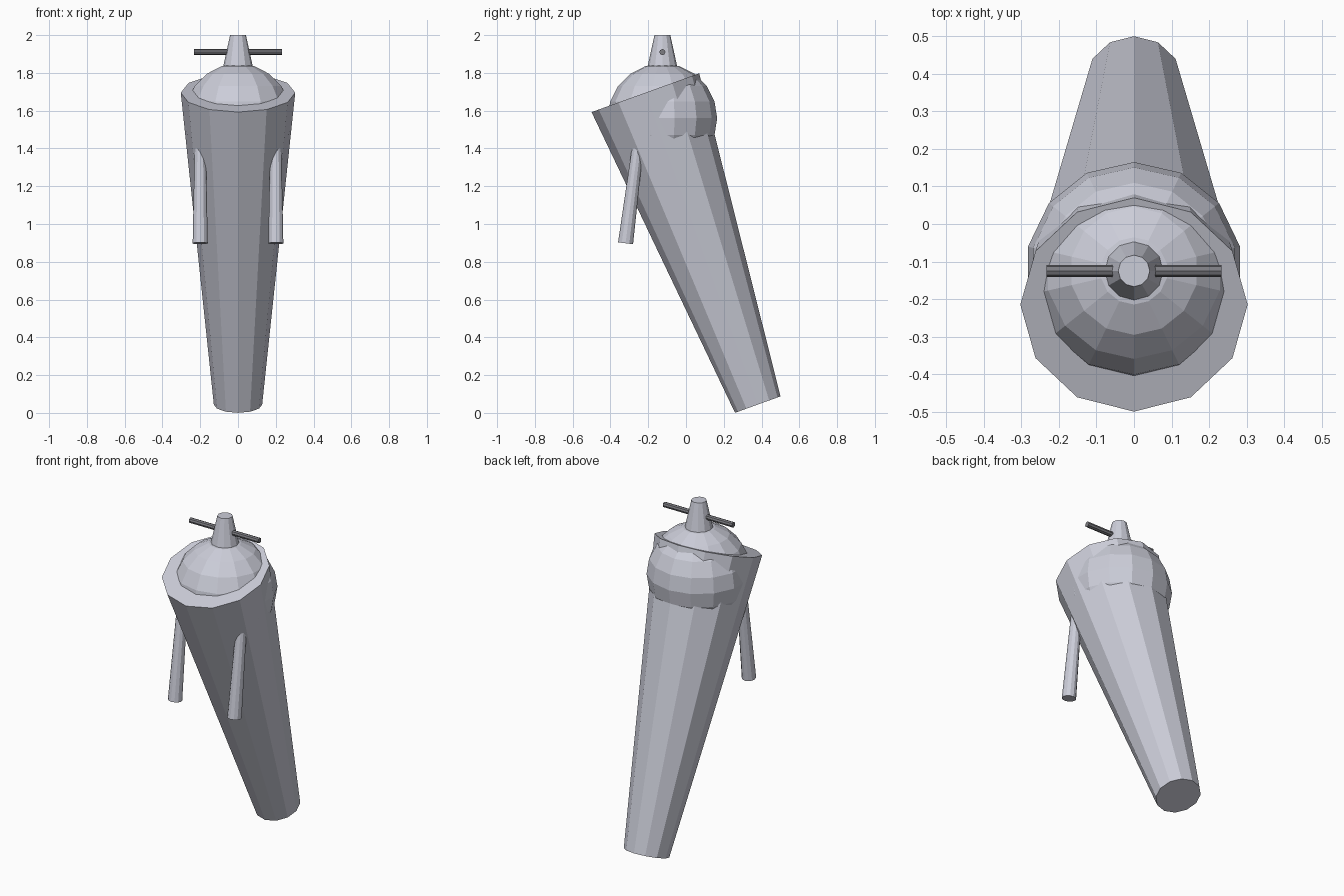
import bpy
import bmesh
from math import sin, cos, pi
from mathutils import Vector

if "Cube" in bpy.data.objects:
    bpy.data.objects.remove(bpy.data.objects["Cube"], do_unlink=True)


def make_material(name, colour):
    mat = bpy.data.materials.new(name)
    mat.use_nodes = True
    mat.diffuse_color = colour
    mat.node_tree.nodes["Principled BSDF"].inputs["Base Color"].default_value = colour
    return mat


def lathe(name, profile, sides, mat, base, direction):
    """Turn (radius, height) points into a closed solid along a direction."""
    turn = Vector((0, 0, 1)).rotation_difference(Vector(direction))
    bm = bmesh.new()
    rings = []
    for radius, height in profile:
        if radius < 0.001:
            rings.append([bm.verts.new((0, 0, height))] * sides)
        else:
            rings.append([bm.verts.new((radius * sin(2 * pi * i / sides),
                                        radius * cos(2 * pi * i / sides), height))
                          for i in range(sides)])
    for low, high in zip(rings, rings[1:]):
        for i in range(sides):
            j = (i + 1) % sides
            corners = list(dict.fromkeys((low[i], low[j], high[j], high[i])))
            bm.faces.new(corners)
    for ring in (rings[0], rings[-1]):
        if ring[0] is not ring[1]:
            bm.faces.new(ring)
    bmesh.ops.recalc_face_normals(bm, faces=bm.faces[:])
    mesh = bpy.data.meshes.new(name)
    bm.to_mesh(mesh)
    bm.free()
    mesh.materials.append(mat)
    obj = bpy.data.objects.new(name, mesh)
    obj.rotation_mode = 'QUATERNION'
    obj.rotation_quaternion = turn
    obj.location = base
    bpy.context.scene.collection.objects.link(obj)
    return obj


def tapered_rod(name, start, end, r_start, r_end, sides, mat):
    axis = Vector(end) - Vector(start)
    return lathe(name, [(r_start, 0), (r_end, axis.length)], sides, mat, start, axis)


metal = make_material("pale grey metal", (0.60, 0.61, 0.69, 1))
dark_metal = make_material("dark grey metal", (0.20, 0.20, 0.22, 1))

# Leaning tapered body
tapered_rod("body", (0, 0.38, 0.044), (0, -0.215, 1.695), 0.128, 0.303, 12, metal)

# Faceted ball set into the top of the body
BALL_R, RINGS = 0.29, 10
arc = [(BALL_R * sin(pi * k / RINGS), -BALL_R * cos(pi * k / RINGS))
       for k in range(RINGS + 1)]
lathe("ball", arc, 14, metal, (0, -0.125, 1.56), (0, 0, 1))

# Neck with a cross bar through it
tapered_rod("neck", (0, -0.125, 1.80), (0, -0.125, 2.0), 0.086, 0.042, 12, metal)
tapered_rod("cross_bar", (-0.233, -0.125, 1.91), (0.233, -0.125, 1.91),
            0.016, 0.016, 8, dark_metal)

# Pair of pegs hanging from the front
for side, label in ((1, "left"), (-1, "right")):
    tapered_rod(label + "_peg", (side * 0.2, -0.32, 0.898), (side * 0.2, -0.25, 1.45),
                0.04, 0.029, 12, metal)
